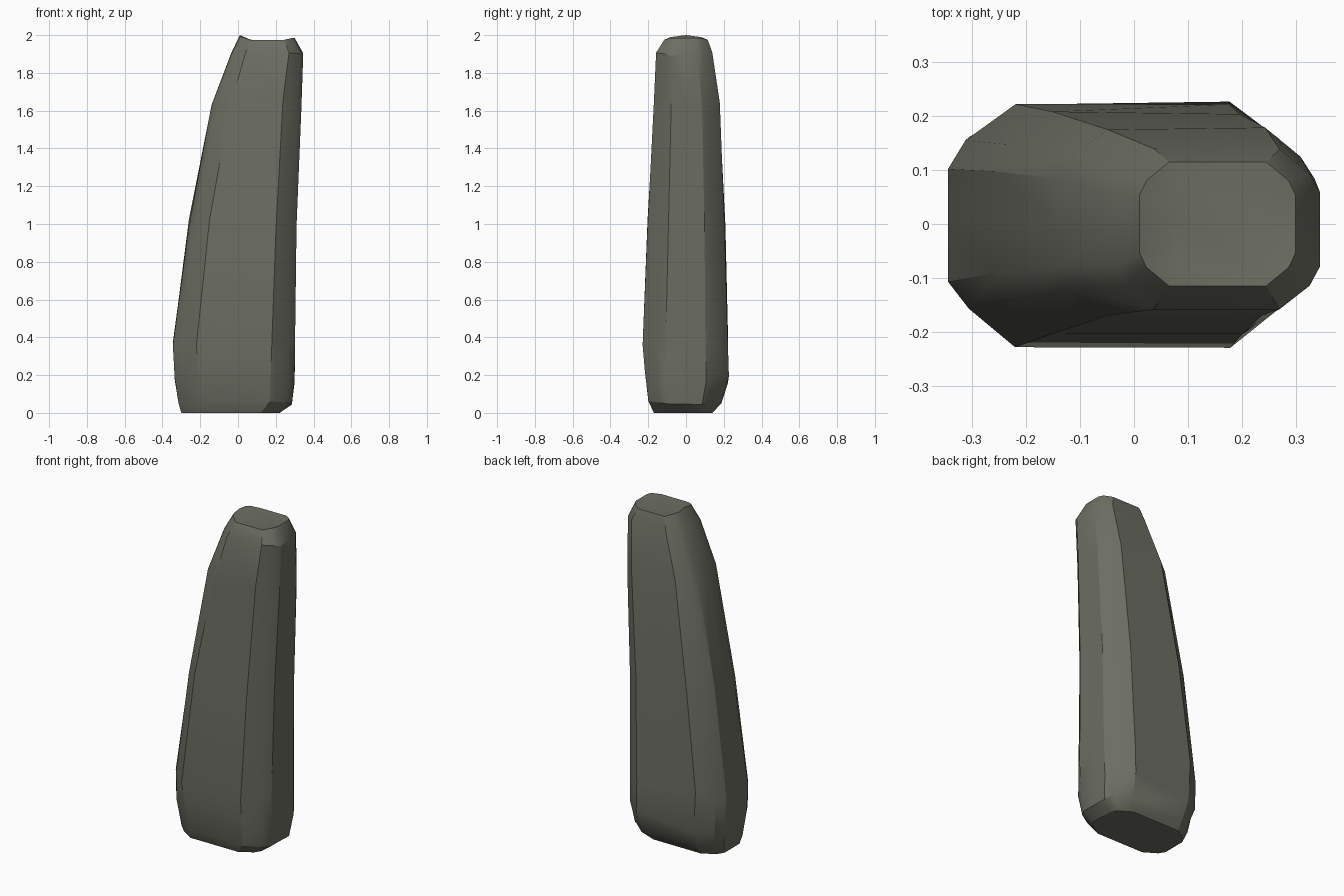
import bpy
import bmesh
import random

random.seed(4)
if "Cube" in bpy.data.objects:
    bpy.data.objects.remove(bpy.data.objects["Cube"])

# Weathered grey-green stone
stone = bpy.data.materials.new("grey_green_stone")
stone.use_nodes = True
colour = (0.15, 0.155, 0.12, 1)
stone.diffuse_color = colour
stone.node_tree.nodes["Principled BSDF"].inputs["Base Color"].default_value = colour

# Chipped-corner outline, one quarter mirrored to all four
quarter = [(1, 0.46), (0.91, 0.7), (0.62, 1)]
outline = [(1, 0)] + quarter
outline += [(-x, y) for x, y in reversed(quarter)]
outline += [(-1, 0)]
outline += [(-x, -y) for x, y in quarter]
outline += [(x, -y) for x, y in reversed(quarter)]

# Levels: height, left and right limits, front and back limits, roughness
levels = [
    (0.00, -0.30, 0.22, -0.17, 0.14, 0.0),
    (0.06, -0.315, 0.285, -0.20, 0.19, 0.02),
    (0.19, -0.335, 0.30, -0.225, 0.23, 0.04),
    (0.38, -0.345, 0.302, -0.23, 0.225, 0.03),
    (1.00, -0.26, 0.31, -0.205, 0.21, 0.03),
    (1.62, -0.14, 0.335, -0.175, 0.18, 0.03),
    (1.90, -0.035, 0.345, -0.16, 0.14, 0.012),
    (1.975, 0.01, 0.30, -0.115, 0.115, 0.0),
]

bm = bmesh.new()
rings = []
for z, x0, x1, y0, y1, rough in levels:
    ring = []
    for u, v in outline:
        x = (x0 + x1) / 2 + u * (x1 - x0) / 2
        y = (y0 + y1) / 2 + v * (y1 - y0) / 2
        # Ragged crown: raised lip on the left, highest at the middle
        lip = 0
        if z > 1.95:
            lip = 0.025 - 0.015 * abs(v) if u < -0.8 else 0.01 * (u > 0.8)
        inset = 1 - rough * random.random() * (abs(u) < 0.95)
        ring.append(bm.verts.new((x * inset, y * inset,
                                  z + lip + random.uniform(-rough, rough))))
    rings.append(ring)

# Sides
count = len(outline)
for low, high in zip(rings, rings[1:]):
    for i in range(count):
        j = (i + 1) % count
        bm.faces.new((low[i], low[j], high[j], high[i]))

# Flat base and hollowed, faceted top
bm.faces.new(list(reversed(rings[0])))
inner = [bm.verts.new((0.165 + (v.co.x - 0.155) * 0.65, v.co.y * 0.65, 1.973))
         for v in rings[-1]]
for i in range(count):
    j = (i + 1) % count
    bm.faces.new((rings[-1][i], rings[-1][j], inner[j], inner[i]))
bm.faces.new(inner)

bmesh.ops.triangulate(bm, faces=bm.faces[:])
bmesh.ops.recalc_face_normals(bm, faces=bm.faces[:])
mesh = bpy.data.meshes.new("standing_stone")
bm.to_mesh(mesh)
bm.free()
mesh.materials.append(stone)
rock = bpy.data.objects.new("standing_stone", mesh)
bpy.context.collection.objects.link(rock)

# Soft faces with crisp chipped edges
bpy.context.view_layer.objects.active = rock
rock.select_set(True)
bpy.ops.object.shade_smooth_by_angle(angle=0.5)
